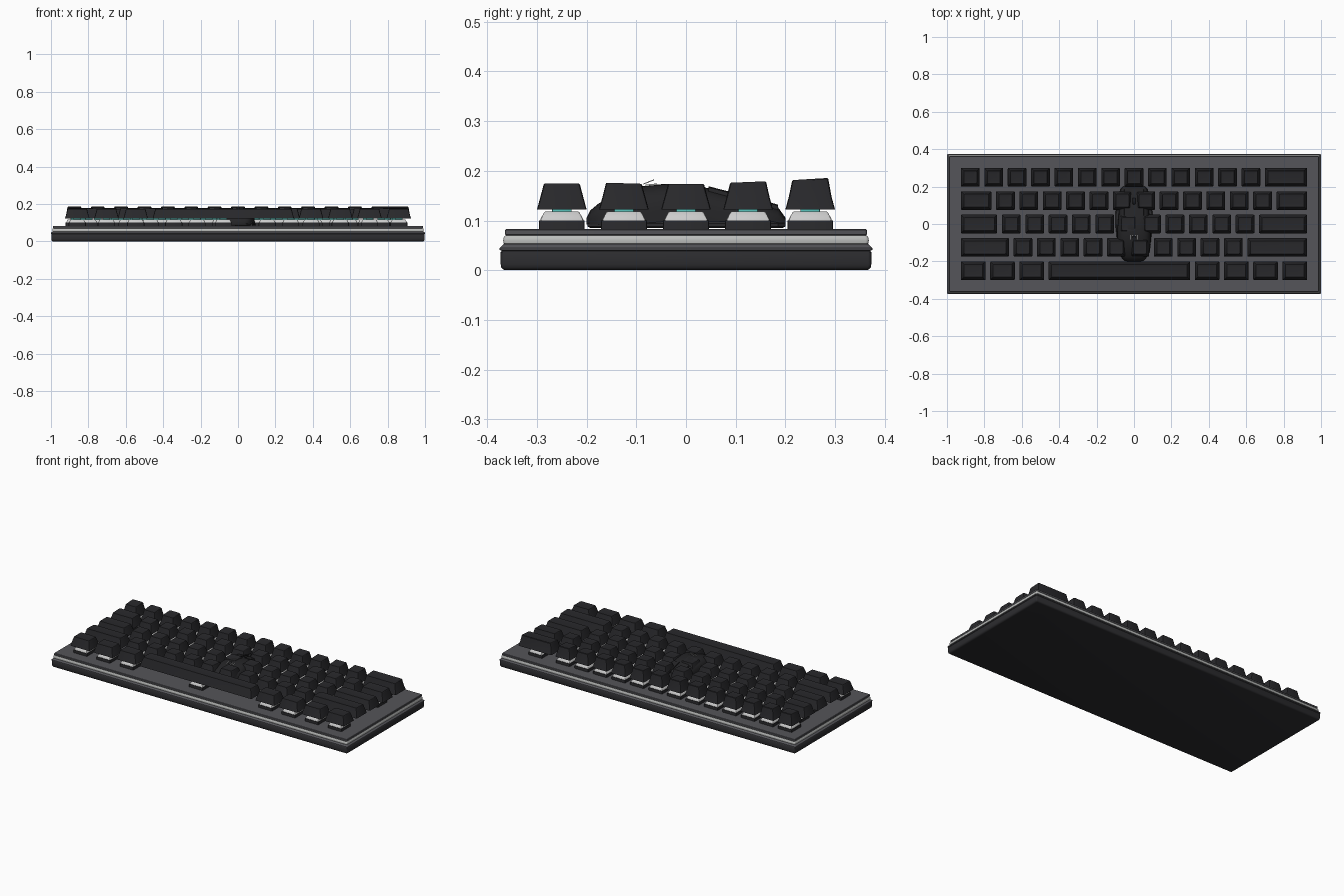
import bpy, bmesh, math
from math import radians, sin, cos, pi

if "Cube" in bpy.data.objects:
    bpy.data.objects.remove(bpy.data.objects["Cube"])

def material(name, c):
    m = bpy.data.materials.new(name)
    m.diffuse_color = (*c, 1)
    m.use_nodes = True
    m.node_tree.nodes["Principled BSDF"].inputs["Base Color"].default_value = m.diffuse_color
    return m

KEY = material("key_black", (0.021, 0.021, 0.024))
CASE = material("case_black", (0.025, 0.025, 0.028))
PLATE = material("plate_grey", (0.09, 0.09, 0.1))
SILVER = material("silver", (0.5, 0.51, 0.5))
CLEAR = material("switch_white", (0.8, 0.8, 0.82))
TEAL = material("stem_teal", (0.1, 0.55, 0.5))
RUBBER = material("mouse_black", (0.018, 0.018, 0.02))

def finish(bm, name, mat, angle=35):
    bmesh.ops.recalc_face_normals(bm, faces=bm.faces)
    me = bpy.data.meshes.new(name)
    bm.to_mesh(me)
    bm.free()
    ob = bpy.data.objects.new(name, me)
    bpy.context.collection.objects.link(ob)
    me.materials.append(mat)
    bpy.ops.object.select_all(action='DESELECT')
    ob.select_set(True)
    bpy.context.view_layer.objects.active = ob
    bpy.ops.object.shade_smooth_by_angle(angle=radians(angle))
    return ob

def rounded(cx, cy, hx, hy, z, r, n=3, slope=0.0):
    """Rounded rectangle ring; slope tilts it along y."""
    pts = []
    for sx, sy, a0 in ((1, 1, 0), (-1, 1, 90), (-1, -1, 180), (1, -1, 270)):
        for i in range(n):
            a = radians(a0 + 90 * i / (n - 1))
            y = sy * (hy - r) + r * sin(a)
            pts.append((cx + sx * (hx - r) + r * cos(a), cy + y, z + slope * y))
    return pts

def loft(bm, rings, cap=True):
    vs = [[bm.verts.new(p) for p in ring] for ring in rings]
    n = len(vs[0])
    for a, b in zip(vs, vs[1:]):
        for i in range(n):
            bm.faces.new((a[i], a[(i + 1) % n], b[(i + 1) % n], b[i]))
    if cap:
        bm.faces.new(vs[0])
        bm.faces.new(vs[-1])

def slab(name, mat, prof, r):
    bm = bmesh.new()
    loft(bm, [rounded(0, 0, 1 - d, 0.375 - d, z, r, 4) for d, z in prof])
    return finish(bm, name, mat)

# Case layers
slab("case_base", CASE, [(0.011, 0), (0.006, 0.002), (0.003, 0.006), (0.002, 0.012),
     (0.002, 0.036), (0.004, 0.039), (0.004, 0.04)], 0.006)
slab("case_trim", PLATE, [(0.004, 0.039), (0, 0.041), (0, 0.045), (0.004, 0.049), (0.009, 0.053)], 0.006)
slab("silver_band", SILVER, [(0.012, 0.051), (0.008, 0.054), (0.007, 0.06), (0.008, 0.066), (0.011, 0.07)], 0.006)
slab("top_plate", PLATE, [(0.014, 0.069), (0.011, 0.072), (0.011, 0.081), (0.013, 0.083)], 0.005)

# Key rows, widths in key units
U, GAP = 0.125, 0.025
ROWS = [
    ([1] * 13 + [2], 0.1835, 0.06),
    ([1.5] + [1] * 12 + [1.5], 0.1775, 0.04),
    ([1.75] + [1] * 11 + [2.25], 0.174, 0.0),
    ([2.25] + [1] * 10 + [2.75], 0.175, -0.03),
    ([1.25] * 3 + [6.25] + [1.25] * 4, 0.1745, 0.0),
]

def keycap(bm, x, y, hx, top, slope):
    hy, b = 0.05, 0.122
    loft(bm, [
        rounded(x, y, hx - 0.014, hy - 0.014, top - 0.012, 0.004),
        rounded(x, y, hx - 0.005, hy - 0.005, b, 0.004),
        rounded(x, y, hx, hy, b, 0.005),
        rounded(x, y, hx - 0.007, hy - 0.007, b + 0.026, 0.006),
        rounded(x, y, hx - 0.0135, hy - 0.0135, top - 0.002, 0.007, slope=slope),
        rounded(x, y, hx - 0.0155, hy - 0.0155, top, 0.006, slope=slope),
        rounded(x, y, hx - 0.021, hy - 0.021, top - 0.0012, 0.005, slope=slope),
        rounded(x, y, hx - 0.032, hy - 0.032, top - 0.0022, 0.004, slope=slope),
    ])

base, housing, stem = bmesh.new(), bmesh.new(), bmesh.new()
for r, (widths, top, slope) in enumerate(ROWS):
    bm = bmesh.new()
    x, y = -7.5 * U, 0.25 - r * U
    for w in widths:
        cx = x + w * U / 2
        keycap(bm, cx, y, (w * U - GAP) / 2, top, slope)
        # Switch under each key
        loft(base, [rounded(cx, y, 0.046, 0.046, z, 0.003) for z in (0.082, 0.1)])
        loft(housing, [rounded(cx, y, h, h, z, 0.004) for h, z in
                       ((0.0435, 0.0995), (0.043, 0.103), (0.035, 0.117), (0.033, 0.118))])
        loft(stem, [rounded(cx, y, 0.02, 0.02, z, 0.003) for z in (0.117, 0.135)])
        x += w * U
    finish(bm, f"keycaps_row_{r + 1}", KEY, 25)
finish(base, "switch_bases", CASE)
finish(housing, "switch_housings", CLEAR)
finish(stem, "switch_stems", TEAL)

# Mouse resting among the middle keys: stations of y, half width, top height
STATIONS = [(-0.2, 0.035, 0.106), (-0.193, 0.055, 0.12), (-0.175, 0.07, 0.135), (-0.14, 0.083, 0.153),
            (-0.09, 0.09, 0.169), (-0.04, 0.09, 0.174), (0.01, 0.086, 0.172), (0.05, 0.082, 0.164),
            (0.1, 0.08, 0.15), (0.15, 0.077, 0.137), (0.185, 0.07, 0.127), (0.2, 0.058, 0.106)]
bm = bmesh.new()
rings = []
for y, w, h in STATIONS:
    ring = []
    for i in range(17):
        a = pi * i / 16
        c, s = cos(a), sin(a)
        ring.append((w * math.copysign(abs(c) ** 0.6, c), y, 0.092 + (h - 0.092) * s ** 0.6 if s > 1e-6 else 0.092))
    rings.append(ring)
loft(bm, rings)
finish(bm, "mouse_body", RUBBER, 40)

# Mouse foot plate with flared thumb wings
bm = bmesh.new()
foot = [(0.05, -0.198), (0.085, -0.15), (0.093, -0.06), (0.1, 0.0), (0.1, 0.06), (0.085, 0.12), (0.075, 0.185), (0.06, 0.2)]
outline = foot + [(-x, y) for x, y in reversed(foot)]
loft(bm, [[(x * k, y * k, z) for x, y in outline] for k, z in ((0.97, 0.085), (1, 0.088), (1, 0.094), (0.95, 0.098))])
finish(bm, "mouse_foot", CASE)

# Mouse buttons, split along the middle
for side, s in (("left", -1), ("right", 1)):
    bm = bmesh.new()
    path = [(0.045, 0.167), (0.1, 0.153), (0.15, 0.14), (0.185, 0.13)]
    loft(bm, [[(s * 0.01, y, z - 0.01), (s * 0.055, y, z - 0.012), (s * 0.052, y, z), (s * 0.012, y, z + 0.002)]
              for y, z in path])
    finish(bm, f"mouse_button_{side}", RUBBER)

# Scroll wheel
bm = bmesh.new()
loft(bm, [[(x, 0.12 + r * cos(2 * pi * i / 20), 0.136 + r * sin(2 * pi * i / 20)) for i in range(20)]
          for x, r in ((-0.008, 0.017), (-0.006, 0.02), (0.006, 0.02), (0.008, 0.017))])
finish(bm, "scroll_wheel", RUBBER)

# Pale accent strips and thin raised blade on the mouse back
bm = bmesh.new()
for x in (-0.02, -0.007, 0.007, 0.02):
    loft(bm, [rounded(x, -0.07, 0.0015, 0.012, z, 0.001, slope=0.1) for z in (0.168, 0.1735)])
finish(bm, "mouse_accents", SILVER)
bm = bmesh.new()
loft(bm, [rounded(0, -0.075, 0.008, 0.011, z, 0.002, slope=0.4) for z in (0.177, 0.1785)])
finish(bm, "mouse_blade", RUBBER)
